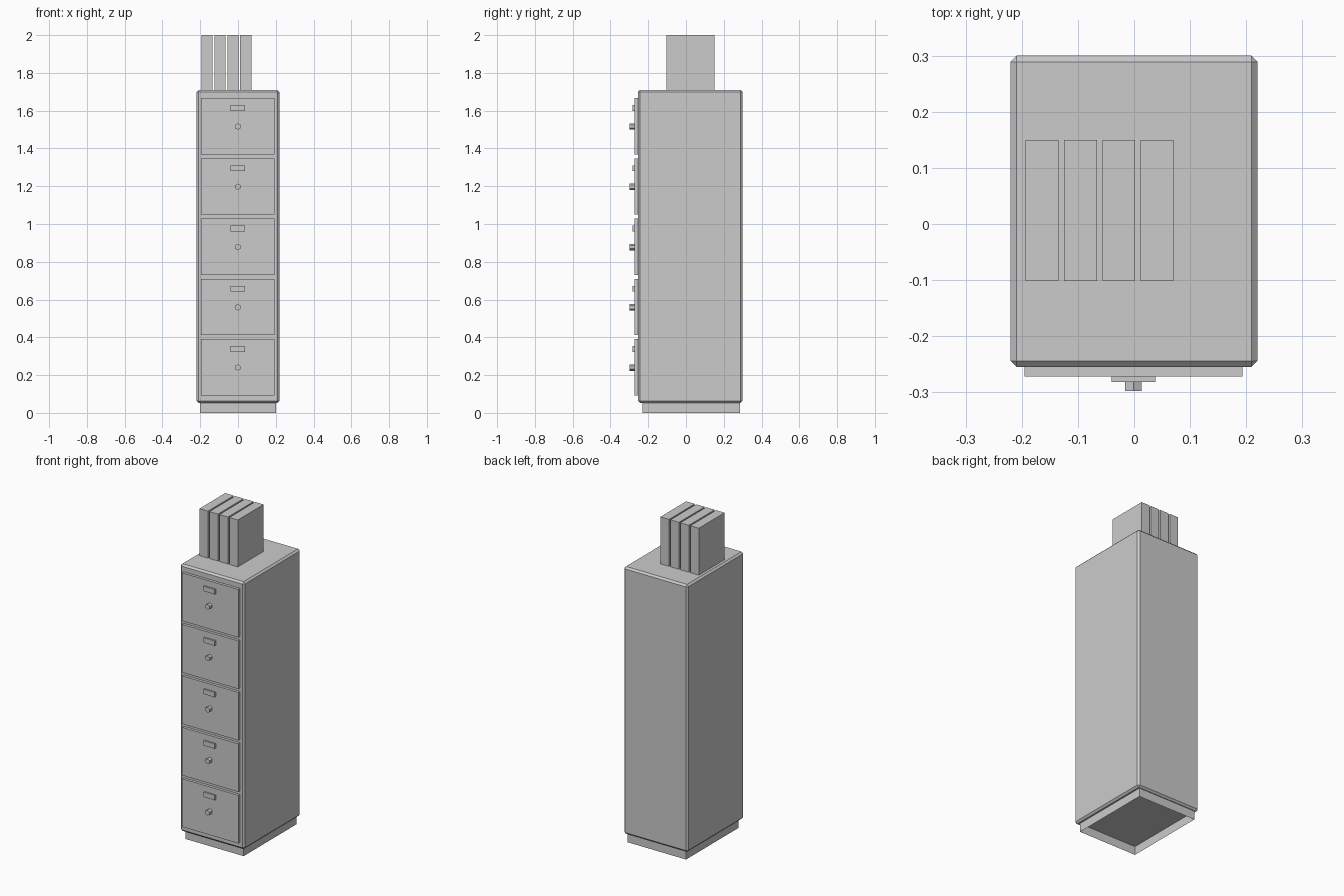
import bpy, bmesh, math
from mathutils import Matrix

if "Cube" in bpy.data.objects:
    bpy.data.objects.remove(bpy.data.objects["Cube"])


def make_object(name, bm):
    bmesh.ops.recalc_face_normals(bm, faces=bm.faces)
    mesh = bpy.data.meshes.new(name)
    bm.to_mesh(mesh)
    bm.free()
    obj = bpy.data.objects.new(name, mesh)
    bpy.context.collection.objects.link(obj)
    return obj


def box(name, x, y, z, open_bottom=False):
    """Box from (min, max) ranges along each axis."""
    bm = bmesh.new()
    bmesh.ops.create_cube(bm, size=1)
    for v in bm.verts:
        v.co = [r[0] if c < 0 else r[1] for c, r in zip(v.co, (x, y, z))]
    if open_bottom:
        low = [f for f in bm.faces if all(v.co.z < z[0] + 1e-5 for v in f.verts)]
        bmesh.ops.delete(bm, geom=low, context='FACES_ONLY')
    return make_object(name, bm)


def knob(name, z):
    # Six-sided knob pointing forward, one corner up
    bm = bmesh.new()
    bmesh.ops.create_cone(bm, cap_ends=True, segments=6, radius1=0.017,
                          radius2=0.017, depth=0.028)
    bmesh.ops.rotate(bm, verts=bm.verts, matrix=Matrix.Rotation(math.pi / 2, 3, 'X'))
    top = max(bm.verts, key=lambda v: v.co.z).co.z
    if top < 0.0165:
        bmesh.ops.rotate(bm, verts=bm.verts, matrix=Matrix.Rotation(math.pi / 6, 3, 'Y'))
    bmesh.ops.translate(bm, verts=bm.verts, vec=(-0.001, -0.284, z))
    return make_object(name, bm)


# Cabinet body with chamfered edges
body = box("cabinet_body", (-0.22, 0.22), (-0.255, 0.30), (0.053, 1.709))
bevel = body.modifiers.new("chamfer", 'BEVEL')
bevel.width = 0.011
bevel.segments = 1

# Hollow plinth, open underneath
box("plinth", (-0.2, 0.2), (-0.23, 0.285), (0.0, 0.053), open_bottom=True)

# Drawer fronts with label holders and knobs
for i in range(5):
    z = 0.093 + i * 0.319
    box(f"drawer_front_{i + 1}", (-0.195, 0.193), (-0.272, -0.255), (z, z + 0.298))
    box(f"label_holder_{i + 1}", (-0.04, 0.038), (-0.282, -0.272), (z + 0.23, z + 0.26))
    knob(f"knob_{i + 1}", z + 0.147)

# Row of binders standing on top
for i in range(4):
    x = -0.193 + i * 0.0683
    box(f"binder_{i + 1}", (x, x + 0.0585), (-0.102, 0.15), (1.709, 2.0))
